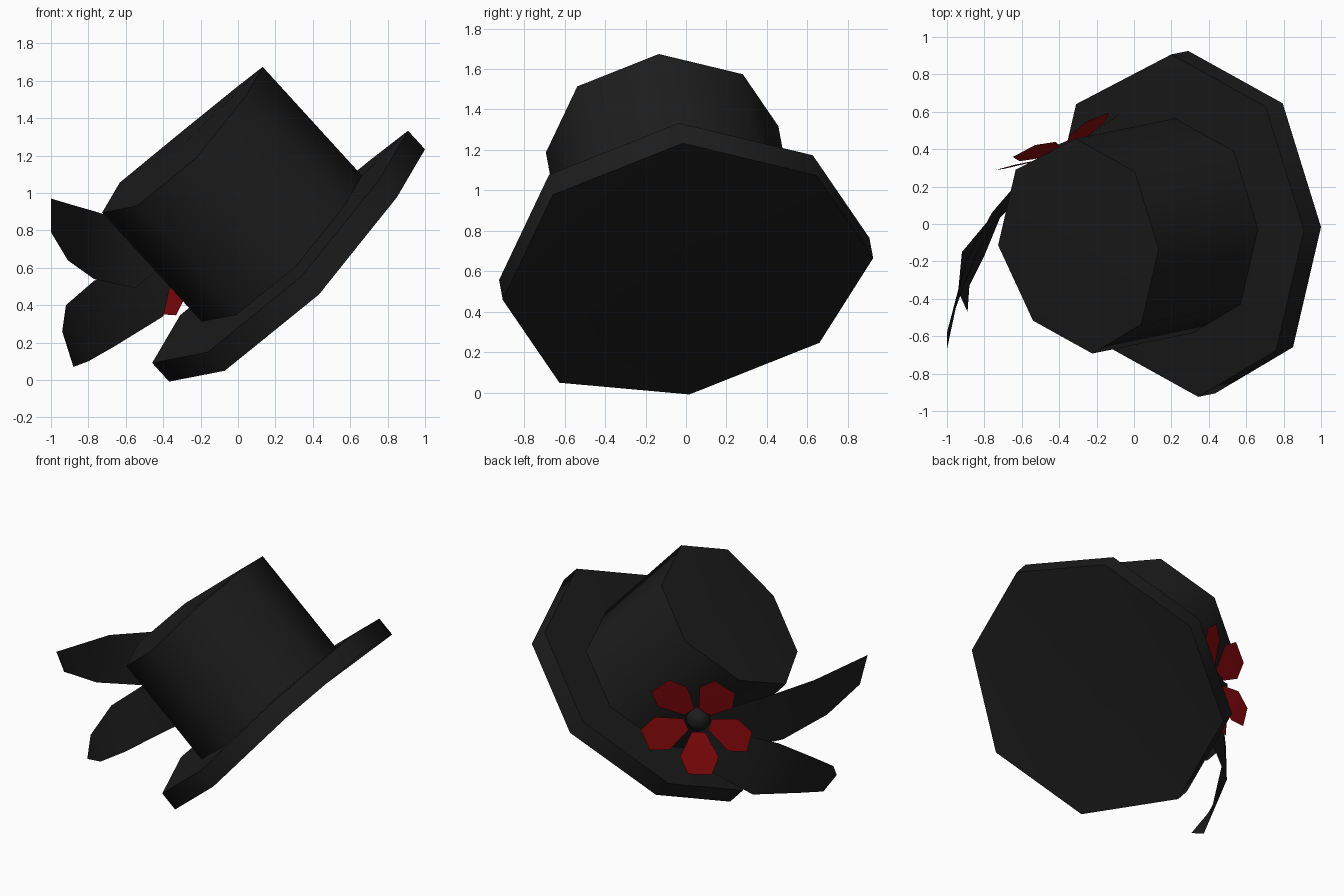
import bpy
import bmesh
from math import cos, sin, radians
from mathutils import Vector

cube = bpy.data.objects.get("Cube")
if cube:
    bpy.data.objects.remove(cube, do_unlink=True)


def make_material(name, colour):
    mat = bpy.data.materials.new(name)
    mat.use_nodes = True
    mat.diffuse_color = colour
    shader = mat.node_tree.nodes["Principled BSDF"]
    shader.inputs["Base Color"].default_value = colour
    shader.inputs["Roughness"].default_value = 0.8
    return mat


BLACK = make_material("soft black", (0.012, 0.012, 0.012, 1))
RED = make_material("deep red", (0.27, 0.003, 0.004, 1))


def finish(name, bm, material, smooth_angle):
    """Turn a bmesh into a coloured, shaded object."""
    mesh = bpy.data.meshes.new(name)
    bm.to_mesh(mesh)
    bm.free()
    mesh.materials.append(material)
    obj = bpy.data.objects.new(name, mesh)
    bpy.context.collection.objects.link(obj)
    bpy.ops.object.select_all(action='DESELECT')
    obj.select_set(True)
    bpy.context.view_layer.objects.active = obj
    bpy.ops.object.shade_smooth_by_angle(angle=radians(smooth_angle))
    return obj


# Tilted frame shared by the brim and the crown
AXIS = Vector((-0.666, -0.135, 0.73)).normalized()
ACROSS = Vector((0.745, -0.017, 0.667))
ACROSS = (ACROSS - AXIS * ACROSS.dot(AXIS)).normalized()
SIDE = AXIS.cross(ACROSS)
HAT_BASE = Vector((0.225, -0.018, 0.712))
SIDES = 8


def saddle_ring(bm, radius, height):
    """Octagonal ring whose opposite sides droop a little."""
    ring = []
    for i in range(SIDES):
        a = radians(360 * i / SIDES)
        droop = 0.053 * radius * (cos(2 * a - radians(135)) + 0.707)
        p = HAT_BASE + AXIS * (height - droop)
        p += (ACROSS * cos(a) + SIDE * sin(a)) * radius
        ring.append(bm.verts.new(p))
    return ring


def drum(name, radius, bottom, top):
    """Closed octagonal drum standing along the tilted axis."""
    bm = bmesh.new()
    low = saddle_ring(bm, radius, bottom)
    high = saddle_ring(bm, radius, top)
    for i in range(SIDES):
        j = (i + 1) % SIDES
        bm.faces.new((low[i], low[j], high[j], high[i]))
    caps = [bm.faces.new(high), bm.faces.new(low[::-1])]
    bmesh.ops.poke(bm, faces=caps)
    return finish(name, bm, BLACK, 50)


drum("brim", 0.924, -0.136, 0.0)
drum("crown", 0.58, -0.02, 0.782)


# Curved leaves: pairs of upper and lower edge points from root to tip
def leaf(name, upper, lower):
    bm = bmesh.new()
    top = [bm.verts.new(p) for p in upper]
    low = [bm.verts.new(p) for p in lower]
    for i in range(max(len(top), len(low)) - 1):
        if i + 1 < len(low):
            bm.faces.new((top[i], low[i], low[i + 1], top[i + 1]))
        else:
            bm.faces.new((top[i], low[i], top[i + 1]))
    return finish(name, bm, BLACK, 40)


leaf("upper_leaf",
     [(-.36, .36, .80), (-.58, .27, .84), (-.76, .06, .9), (-.9, -.2, .94), (-1, -.67, .97)],
     [(-.36, .34, .65), (-.55, .2, .49), (-.77, -.02, .54), (-.91, -.33, .64), (-1, -.58, .79)])
leaf("lower_leaf",
     [(-.36, .34, .70), (-.58, .22, .62), (-.77, .03, .53), (-.92, -.15, .4),
      (-.94, -.36, .26), (-.89, -.47, .14)],
     [(-.34, .33, .6), (-.4, .31, .34), (-.66, .17, .18), (-.8, -.17, .1), (-.88, -.33, .07)])

# Five-petalled flower, cupped outward from the back of the crown
FLOWER = Vector((-0.39, 0.437, 0.72))
NORMAL = Vector((-0.42, 0.9, -0.085)).normalized()
RIGHT = Vector((0.9, 0.42, -0.06))
RIGHT = (RIGHT - NORMAL * RIGHT.dot(NORMAL)).normalized()
UP = NORMAL.cross(RIGHT) * -1

# Distance from the middle, half width and lift of each petal row
PETAL_ROWS = [(0.085, 0.045, -0.05), (0.25, 0.13, -0.01), (0.37, 0.08, 0.015)]

for n in range(5):
    angle = radians(-90 + 72 * n)
    outward = RIGHT * cos(angle) + UP * sin(angle)
    sideways = NORMAL.cross(outward)
    bm = bmesh.new()
    rows = []
    for reach, half, lift in PETAL_ROWS:
        middle = FLOWER + outward * reach + NORMAL * lift
        rows.append([bm.verts.new(middle + sideways * half * s) for s in (-1, 1)])
    for a, b in zip(rows, rows[1:]):
        face = bm.faces.new((a[0], a[1], b[1], b[0]))
        face.normal_update()
        if face.normal.dot(NORMAL) < 0:
            face.normal_flip()
    finish("petal_" + str(n + 1), bm, RED, 40)

# Round flower centre, sunk against the crown
bm = bmesh.new()
bmesh.ops.create_uvsphere(bm, u_segments=8, v_segments=5, radius=0.085)
bmesh.ops.translate(bm, verts=bm.verts, vec=FLOWER - NORMAL * 0.08)
finish("flower_centre", bm, BLACK, 60)
